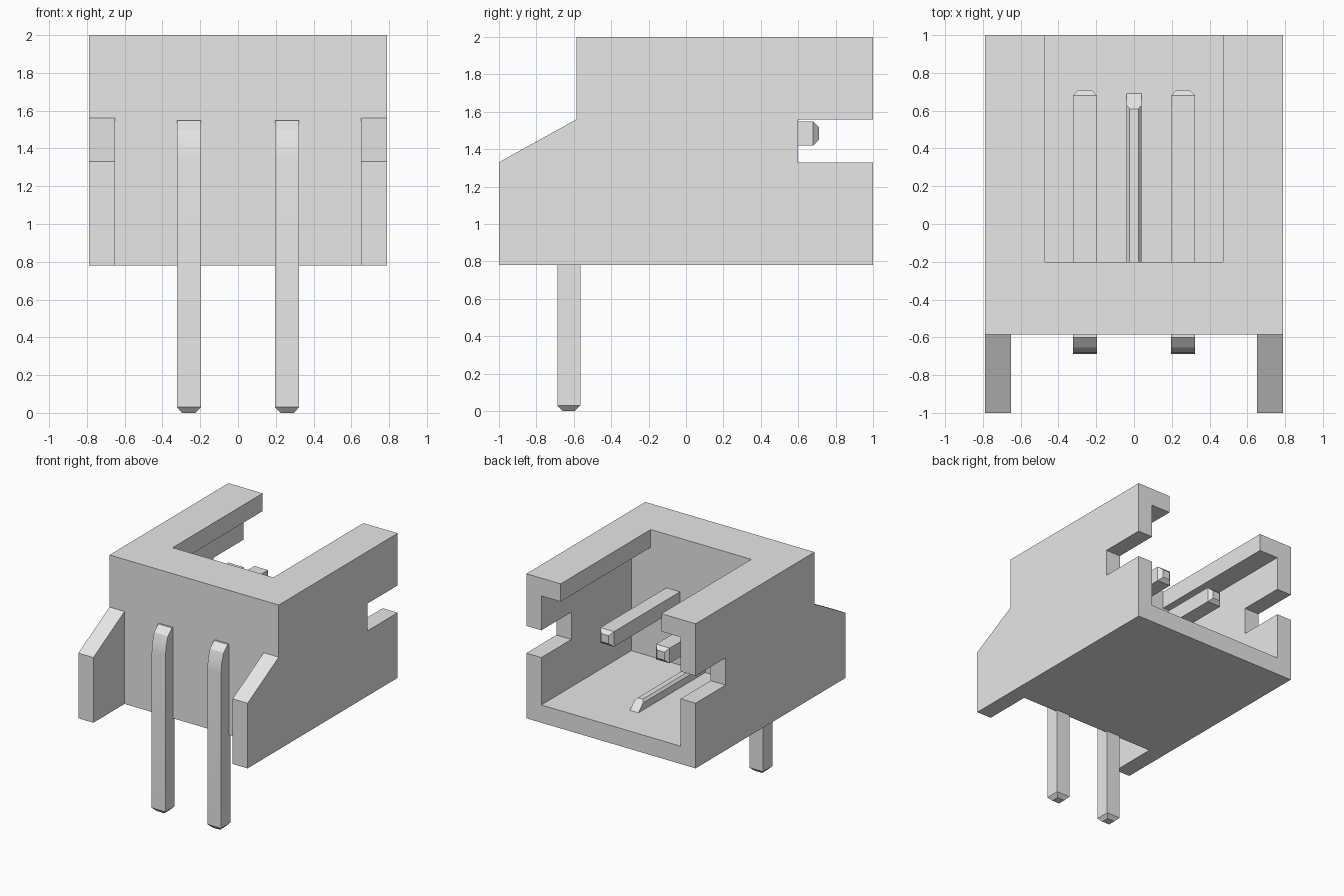
import bpy, bmesh, math
from mathutils import Vector

cube = bpy.data.objects.get("Cube")
if cube:
    bpy.data.objects.remove(cube, do_unlink=True)

grey = bpy.data.materials.new("light grey")
grey.use_nodes = True
colour = (0.8, 0.8, 0.8, 1)
grey.diffuse_color = colour
next(n for n in grey.node_tree.nodes if n.type == 'BSDF_PRINCIPLED').inputs["Base Color"].default_value = colour


def finish(name, bm):
    bmesh.ops.recalc_face_normals(bm, faces=bm.faces)
    mesh = bpy.data.meshes.new(name)
    bm.to_mesh(mesh)
    bm.free()
    mesh.materials.append(grey)
    obj = bpy.data.objects.new(name, mesh)
    bpy.context.collection.objects.link(obj)
    return obj


def prism(name, profile, vector):
    """Extrude a flat outline along a vector."""
    bm = bmesh.new()
    v = Vector(vector)
    a = [bm.verts.new(p) for p in profile]
    b = [bm.verts.new(Vector(p) + v) for p in profile]
    bm.faces.new(a)
    bm.faces.new(b[::-1])
    n = len(a)
    for i in range(n):
        j = (i + 1) % n
        bm.faces.new((a[i], a[j], b[j], b[i]))
    return finish(name, bm)


def block(name, x, y0, y1, z0, z1):
    return prism(name, [(-x, y0, z0), (-x, y1, z0), (-x, y1, z1), (-x, y0, z1)], (2 * x, 0, 0))


# Housing: side outline across the full width
BACK, FRONT, WALL, SLOT, W = 1.0, -0.585, 0.65, 0.47, 0.79
side = [(-1, 0.78), (BACK, 0.78), (BACK, 2), (FRONT, 2), (FRONT, 1.56), (-1, 1.33)]
housing = prism("housing", [(-W, y, z) for y, z in side], (2 * W, 0, 0))

# Cutters: gap between wings, lipped cavity, side notches
cavity = [(-WALL, 0.93), (WALL, 0.93), (WALL, 1.85), (SLOT, 1.85),
          (SLOT, 2.2), (-SLOT, 2.2), (-SLOT, 1.85), (-WALL, 1.85)]
cutters = [
    block("wing_gap_cutter", WALL, -1.2, FRONT, 0.5, 2.2),
    prism("cavity_cutter", [(x, -0.2, z) for x, z in cavity], (0, 1.4, 0)),
    block("notch_cutter", 1.0, 0.6, 1.2, 1.33, 1.56),
]
for c in cutters:
    c.hide_render = True
    mod = housing.modifiers.new(c.name, 'BOOLEAN')
    mod.operation = 'DIFFERENCE'
    mod.solver = 'EXACT'
    mod.object = c
bpy.context.view_layer.update()
cut_mesh = bpy.data.meshes.new_from_object(housing.evaluated_get(bpy.context.evaluated_depsgraph_get()))
housing.modifiers.clear()
housing.data = cut_mesh
for c in cutters:
    bpy.data.objects.remove(c, do_unlink=True)

# Floor ridge with bevelled top and sloping end
section = [(-0.04, 0), (0.04, 0), (0.04, 0.06), (0.023, 0.08), (-0.023, 0.08), (-0.04, 0.06)]
ridge = prism("floor_ridge", [(x, -0.2, 0.93 + h) for x, h in section], (0, 0.89, 0))
for v in ridge.data.vertices:
    if v.co.y > 0:
        v.co.y -= v.co.z - 0.93

# Bent pins: outer point, inner point (y, z) and half width of each ring
rings = [
    ((-0.66, 0.0), (-0.595, 0.0), 0.035),
    ((-0.688, 0.03), (-0.565, 0.03), 0.064),
    ((-0.688, 1.34), (-0.565, 1.34), 0.064),
    ((-0.68, 1.42), (-0.563, 1.38), 0.064),
    ((-0.655, 1.50), (-0.558, 1.41), 0.064),
    ((-0.60, 1.548), (-0.54, 1.42), 0.064),
    ((0.68, 1.548), (0.68, 1.42), 0.064),
    ((0.71, 1.518), (0.71, 1.45), 0.035),
]


def pin(name, x):
    bm = bmesh.new()
    loops = []
    for o, i, h in rings:
        pts = [(x - h, *o), (x + h, *o), (x + h, *i), (x - h, *i)]
        loops.append([bm.verts.new(p) for p in pts])
    for a, b in zip(loops, loops[1:]):
        for k in range(4):
            m = (k + 1) % 4
            bm.faces.new((a[k], a[m], b[m], b[k]))
    bm.faces.new(loops[0])
    bm.faces.new(loops[-1][::-1])
    return finish(name, bm)


for name, x in (("left_pin", 0.26), ("right_pin", -0.26)):
    obj = pin(name, x)
    bpy.ops.object.select_all(action='DESELECT')
    obj.select_set(True)
    bpy.context.view_layer.objects.active = obj
    bpy.ops.object.shade_smooth_by_angle(angle=math.radians(30))
